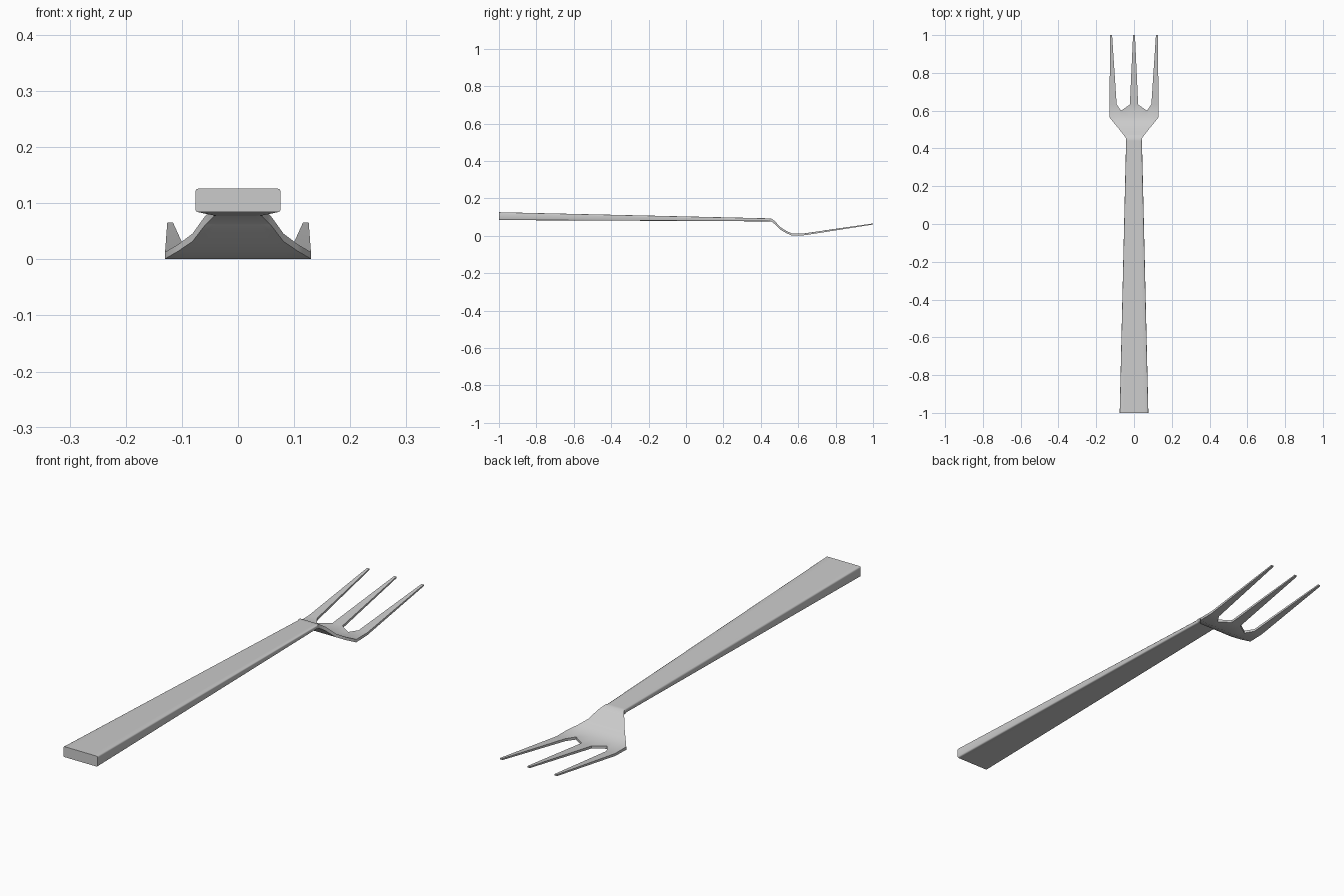
import bpy, bmesh

if "Cube" in bpy.data.objects:
    bpy.data.objects.remove(bpy.data.objects["Cube"])

# Side profile: (y, top z, bottom z)
PROFILE = [(-1, .126, .084), (.455, .093, .077), (.475, .078, .062), (.505, .046, .032),
           (.535, .027, .015), (.565, .013, .001), (.635, .013, .003), (1, .066, .060)]
# Half widths along handle and shoulder: (y, half width)
WIDTHS = [(-1, .076), (.44, .042), (.455, .043), (.475, .058), (.505, .081),
          (.535, .106), (.565, .13)]
COLUMNS = [0, .18, .53, .69, 1]


def height(y, k):
    for a, b in zip(PROFILE, PROFILE[1:]):
        if y <= b[0]:
            t = (y - a[0]) / (b[0] - a[0])
            return a[k] + t * (b[k] - a[k])
    return PROFILE[-1][k]


# Plan of one half: handle and shoulder rows, then the notched root of the tines
rows = [[(c * w, y) for c in COLUMNS] for y, w in WIDTHS]
rows.append([(0, .635), (.022, .632), (.069, .60), (.092, .635), (.13, .635)])
plan = []
for r, s in zip(rows, rows[1:]):
    for i in range(4):
        plan.append([r[i], r[i + 1], s[i + 1], s[i]])
# Tines: half of the middle one and the outer one
root = rows[-1]
plan.append([root[0], root[1], (.005, 1), (0, 1)])
plan.append([root[3], root[4], (.126, 1), (.116, 1)])

# Give the mirrored plan a top, a bottom and a rim
bm = bmesh.new()
verts, edges = {}, {}


def vert(p, k):
    key = (round(p[0], 5), round(p[1], 5), k)
    if key not in verts:
        verts[key] = bm.verts.new((p[0], p[1], height(p[1], k)))
    return verts[key]


for side in (1, -1):
    for poly in plan:
        pts = [(x * side, y) for x, y in poly]
        for k in (1, 2):
            bm.faces.new([vert(p, k) for p in pts])
        for a, b in zip(pts, pts[1:] + pts[:1]):
            key = frozenset((vert(a, 1), vert(b, 1)))
            edges.setdefault(key, []).append((a, b))
for uses in edges.values():
    if len(uses) == 1:
        a, b = uses[0]
        bm.faces.new([vert(a, 1), vert(b, 1), vert(b, 2), vert(a, 2)])
bmesh.ops.recalc_face_normals(bm, faces=bm.faces)

# Soften the long edges of the handle
long_edges = [e for e in bm.edges
              if all(abs(v.co.x) > .03 and v.co.y < .45 for v in e.verts)
              and abs(e.verts[0].co.y - e.verts[1].co.y) > 1
              and e.calc_face_angle(0) > 1]
bmesh.ops.bevel(bm, geom=long_edges, offset=.005, segments=2, profile=.5, affect='EDGES')

mesh = bpy.data.meshes.new("fork")
bm.to_mesh(mesh)
bm.free()
fork = bpy.data.objects.new("fork", mesh)
bpy.context.collection.objects.link(fork)
bpy.context.view_layer.objects.active = fork
fork.select_set(True)
bpy.ops.object.shade_smooth_by_angle(angle=.9)
